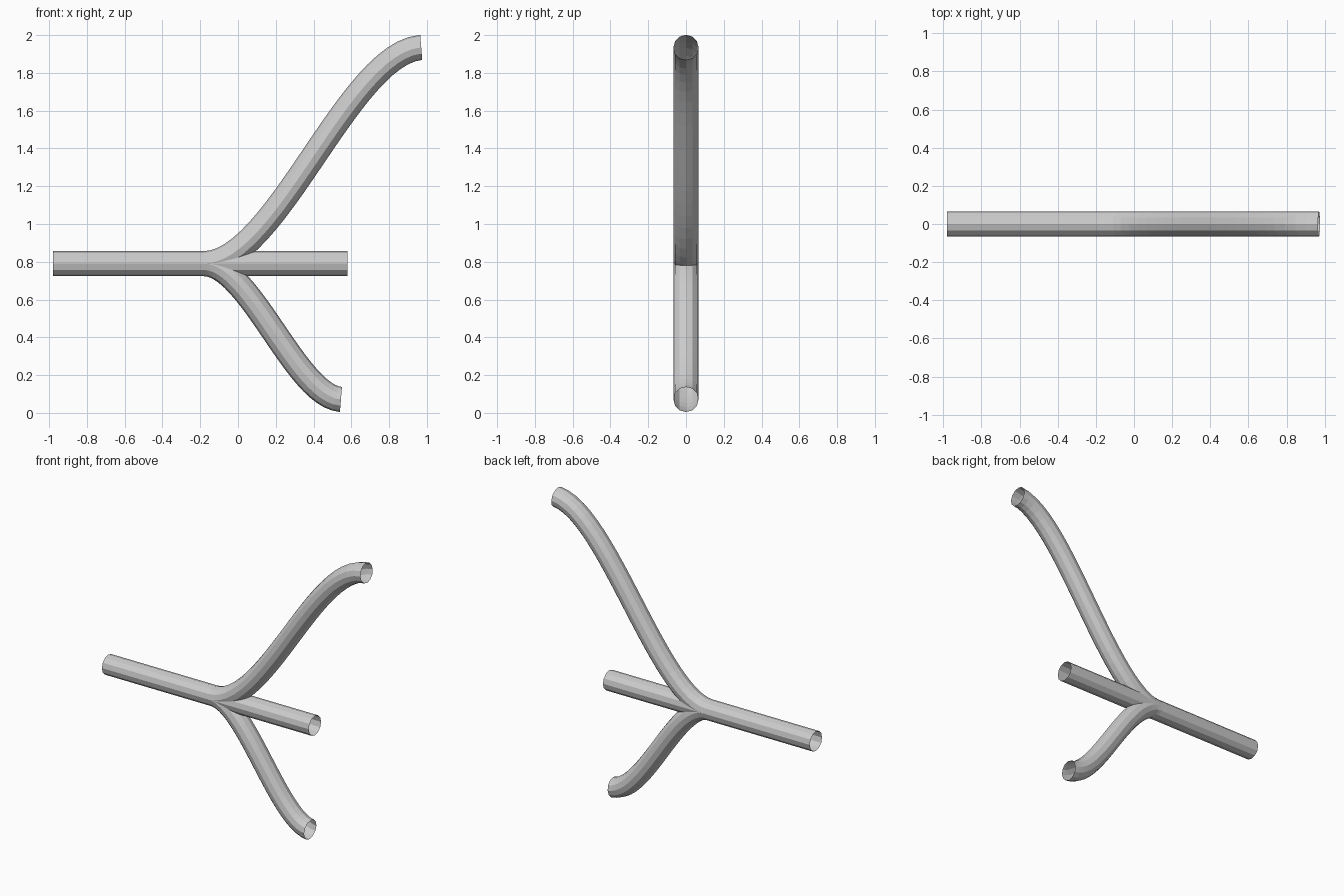
import bpy

if "Cube" in bpy.data.objects:
    bpy.data.objects.remove(bpy.data.objects["Cube"])

RADIUS = 0.0665
AXIS_Z = 0.79


def tube(name, start, start_handle, end_handle, end, resolution):
    """Open 12-sided tube along one Bezier segment in the XZ plane."""
    curve = bpy.data.curves.new(name, 'CURVE')
    curve.dimensions = '3D'
    curve.fill_mode = 'FULL'
    curve.bevel_depth = RADIUS
    curve.bevel_resolution = 4
    curve.use_fill_caps = False
    spline = curve.splines.new('BEZIER')
    spline.resolution_u = resolution
    spline.use_smooth = False
    spline.bezier_points.add(1)
    a, b = spline.bezier_points
    for p in (a, b):
        p.handle_left_type = p.handle_right_type = 'FREE'

    def v(p):
        return (p[0], 0, p[1])

    a.co, a.handle_left, a.handle_right = v(start), v((start[0] - 0.1, start[1])), v(start_handle)
    b.co, b.handle_left = v(end), v(end_handle)
    b.handle_right = v((2 * end[0] - end_handle[0], 2 * end[1] - end_handle[1]))
    obj = bpy.data.objects.new(name, curve)
    bpy.context.collection.objects.link(obj)
    return obj


# Straight main pipe
tube("main_pipe", (-0.98, AXIS_Z), (-0.46, AXIS_Z), (0.06, AXIS_Z), (0.58, AXIS_Z), 1)

# Long branch sweeping upward
tube("upper_branch", (-0.18, AXIS_Z), (0.205, AXIS_Z), (0.585, 1.905), (0.97, 1.935), 24)

# Short branch sweeping downward
tube("lower_branch", (-0.18, AXIS_Z), (0.065, AXIS_Z), (0.305, 0.09), (0.545, 0.071), 24)
